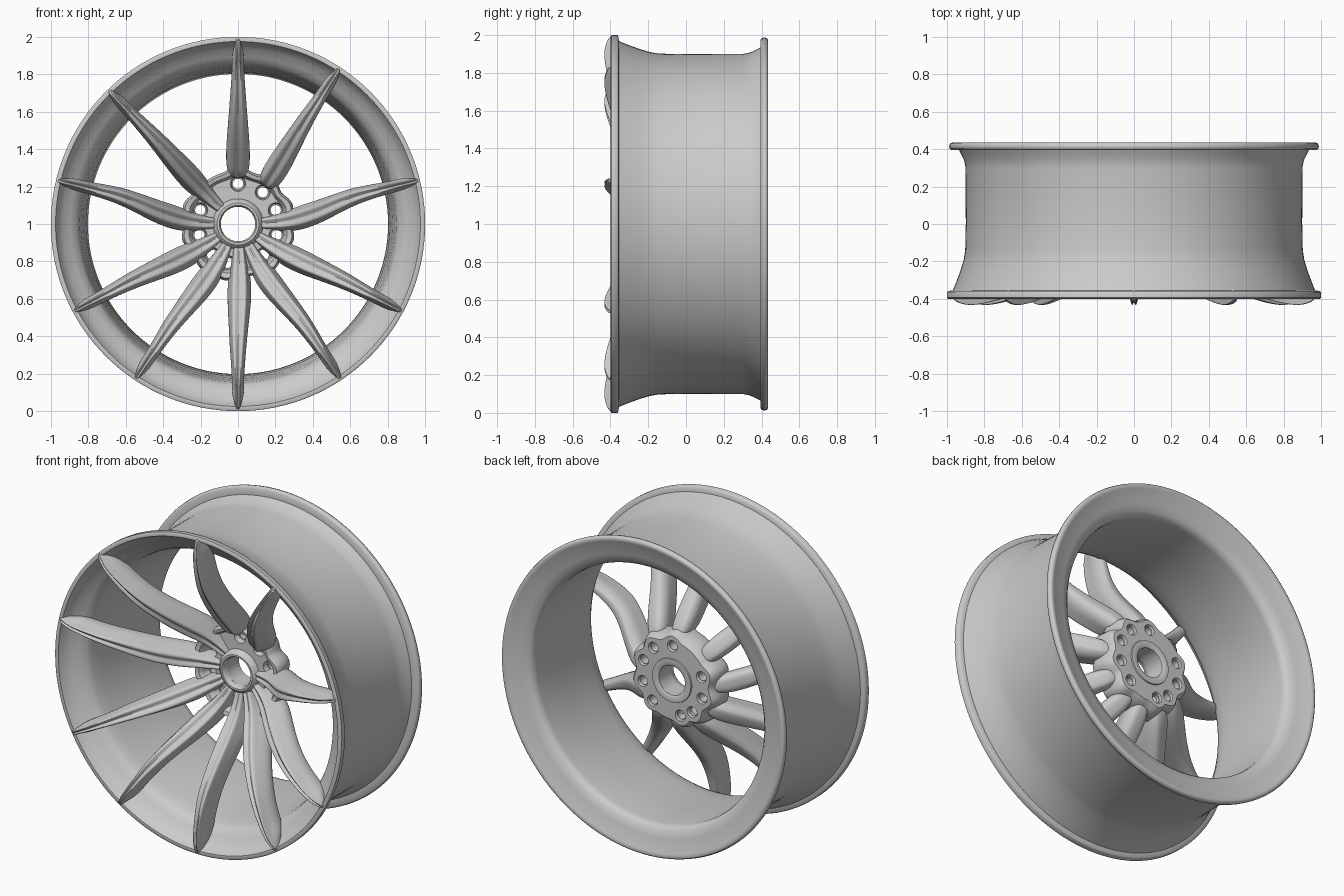
import bpy, bmesh, math
from mathutils import Vector

if "Cube" in bpy.data.objects:
    bpy.data.objects.remove(bpy.data.objects["Cube"])

CZ = 1.0  # axle height


def polar(r, deg, y, side=0.0):
    """Point at radius r along angle deg (front view), offset sideways by side."""
    a = math.radians(deg)
    return Vector((r * math.cos(a) - side * math.sin(a), y,
                   CZ + r * math.sin(a) + side * math.cos(a)))


def smooth(ob, angle):
    bpy.ops.object.select_all(action='DESELECT')
    ob.select_set(True)
    bpy.context.view_layer.objects.active = ob
    bpy.ops.object.shade_smooth_by_angle(angle=math.radians(angle))


def loft(name, rings, closed=False, angle=40, subsurf=0):
    """Skin a list of equal-length point rings; capped unless closed."""
    bm = bmesh.new()
    vs = [[bm.verts.new(p) for p in ring] for ring in rings]
    n, m = len(vs), len(vs[0])
    for i in range(n if closed else n - 1):
        a, b = vs[i], vs[(i + 1) % n]
        for j in range(m):
            k = (j + 1) % m
            bm.faces.new((a[j], a[k], b[k], b[j]))
    if not closed:
        bm.faces.new(vs[0])
        bm.faces.new(vs[-1])
    bmesh.ops.recalc_face_normals(bm, faces=bm.faces[:])
    me = bpy.data.meshes.new(name)
    bm.to_mesh(me)
    bm.free()
    ob = bpy.data.objects.new(name, me)
    bpy.context.collection.objects.link(ob)
    if subsurf:
        mod = ob.modifiers.new("round", 'SUBSURF')
        mod.levels = mod.render_levels = subsurf
    smooth(ob, angle)
    return ob


def cut(ob, r, deg, y0, y1, r0, r1=None):
    """Drill a round hole (r0 at y0, r1 at y1) into ob."""
    r1 = r0 if r1 is None else r1
    c = polar(r, deg, 0)
    rings = [[c + Vector((q * math.cos(t), y, q * math.sin(t)))
              for t in [math.tau * i / 28 for i in range(28)]]
             for q, y in ((r0, y0), (r1, y1))]
    tool = loft("cutter", rings)
    tool.hide_render = True
    mod = ob.modifiers.new("hole", 'BOOLEAN')
    mod.operation, mod.solver, mod.object = 'DIFFERENCE', 'EXACT', tool
    bpy.ops.object.select_all(action='DESELECT')
    bpy.context.view_layer.objects.active = ob
    bpy.ops.object.modifier_apply(modifier=mod.name)
    bpy.data.objects.remove(tool)


# Rim: closed (radius, y) profile spun around the axle
profile = [
    (0.992, -0.400), (1.0, -0.394), (1.0, -0.364), (0.993, -0.358),
    (0.968, -0.355), (0.95, -0.31), (0.928, -0.25), (0.91, -0.19), (0.902, -0.14),
    (0.899, 0.0), (0.90, 0.30), (0.908, 0.34), (0.925, 0.375), (0.935, 0.395),
    (0.975, 0.395), (0.985, 0.402), (0.988, 0.415), (0.983, 0.430), (0.972, 0.435),
    (0.955, 0.430), (0.93, 0.418), (0.87, 0.405), (0.825, 0.39), (0.806, 0.37),
    (0.802, 0.34), (0.812, 0.1), (0.825, -0.08), (0.836, -0.19), (0.846, -0.25),
    (0.862, -0.285), (0.895, -0.308), (0.935, -0.335), (0.96, -0.365), (0.975, -0.398)]
SEG = 128
loft("rim_barrel", [[polar(r, 360 * i / SEG, y) for r, y in profile]
                    for i in range(SEG)], closed=True, angle=50)

# Spokes: (radius, front y, back y, half width back, half width front)
stations = [
    (0.10, 0.00, 0.09, 0.026, 0.020), (0.16, -0.015, 0.10, 0.034, 0.024),
    (0.24, -0.055, 0.11, 0.048, 0.030), (0.32, -0.125, 0.085, 0.064, 0.036),
    (0.42, -0.215, 0.00, 0.062, 0.036), (0.53, -0.30, -0.10, 0.053, 0.032),
    (0.65, -0.375, -0.19, 0.044, 0.026), (0.77, -0.415, -0.24, 0.035, 0.019),
    (0.86, -0.432, -0.26, 0.031, 0.014), (0.91, -0.435, -0.29, 0.032, 0.012),
    (0.955, -0.425, -0.345, 0.018, 0.011), (0.992, -0.408, -0.372, 0.011, 0.010)]


def spoke_section(st, deg, foot):
    r, f, b, wb, wf = st
    deg += (foot - deg) * min(1, max(0, (0.6 - r) / 0.38))  # foot dodges the bolts
    d = b - f
    half = [(wb * 0.7, b), (wb * 1.05, b - 0.25 * d), (wb * 1.0, b - 0.5 * d),
            (wf * 1.3, f + 0.22 * d), (wf * 1.1, f), (wf * 0.5, f)]
    groove = f + min(0.02, 0.14 * d)
    pts = half + [(0, groove)] + [(-s, y) for s, y in reversed(half)] + [(0, b)]
    return [polar(r, deg, y, s) for s, y in pts]


# (rim angle, foot angle, first station): the upper three stop above their bolts
spokes = [(90, 90, 2), (57, 54, 2), (13.6, 2, 0), (-28, -33, 0), (-56.5, -64, 0),
          (-90, -88, 0), (-123.5, -117.5, 0), (-152, -147, 0), (166.4, 178, 0),
          (134, 137, 0)]
for i, (deg, foot, first) in enumerate(spokes):
    loft(f"spoke_{i + 1}", [spoke_section(s, deg, foot) for s in stations[first:]],
         angle=55, subsurf=2)

# Hub: scalloped block, bulging towards the bolt holes
bolt_angles = [90, 52, 20, -16, -50, -105, -130, -164, 160]


def hub_radius(base, amp, deg):
    near = min(abs((deg - b + 180) % 360 - 180) for b in bolt_angles)
    return base + amp * math.cos(math.radians(min(near, 18) * 10))


hub_rings = [(0.10, 0.02, 0), (0.245, 0.02, 0.004), (0.262, -0.015, 0.008),
             (0.285, -0.02, 0.012), (0.298, 0.01, 0.012), (0.29, 0.08, 0.013),
             (0.278, 0.12, 0.014), (0.264, 0.136, 0.014), (0.10, 0.138, 0)]
hub = loft("hub", [[polar(hub_radius(r, amp, 3 * i), 3 * i, y) for i in range(120)]
                   for r, y, amp in hub_rings])
cut(hub, 0, 0, -0.1, 0.3, 0.092)
for deg in bolt_angles:
    cut(hub, 0.215, deg, -0.1, 0.3, 0.027)            # bolt hole
    cut(hub, 0.215, deg, -0.02, 0.055, 0.048, 0.034)  # front seat
    cut(hub, 0.215, deg, 0.122, 0.16, 0.03, 0.042)    # rear countersink
smooth(hub, 35)

# Centre collar around the bore
collar = [(0.092, -0.005), (0.10, -0.016), (0.112, -0.016), (0.128, -0.002),
          (0.138, 0.03), (0.142, 0.12), (0.135, 0.145), (0.105, 0.148), (0.092, 0.14)]
loft("centre_collar", [[polar(r, 5 * i, y) for r, y in collar] for i in range(72)],
     closed=True)
